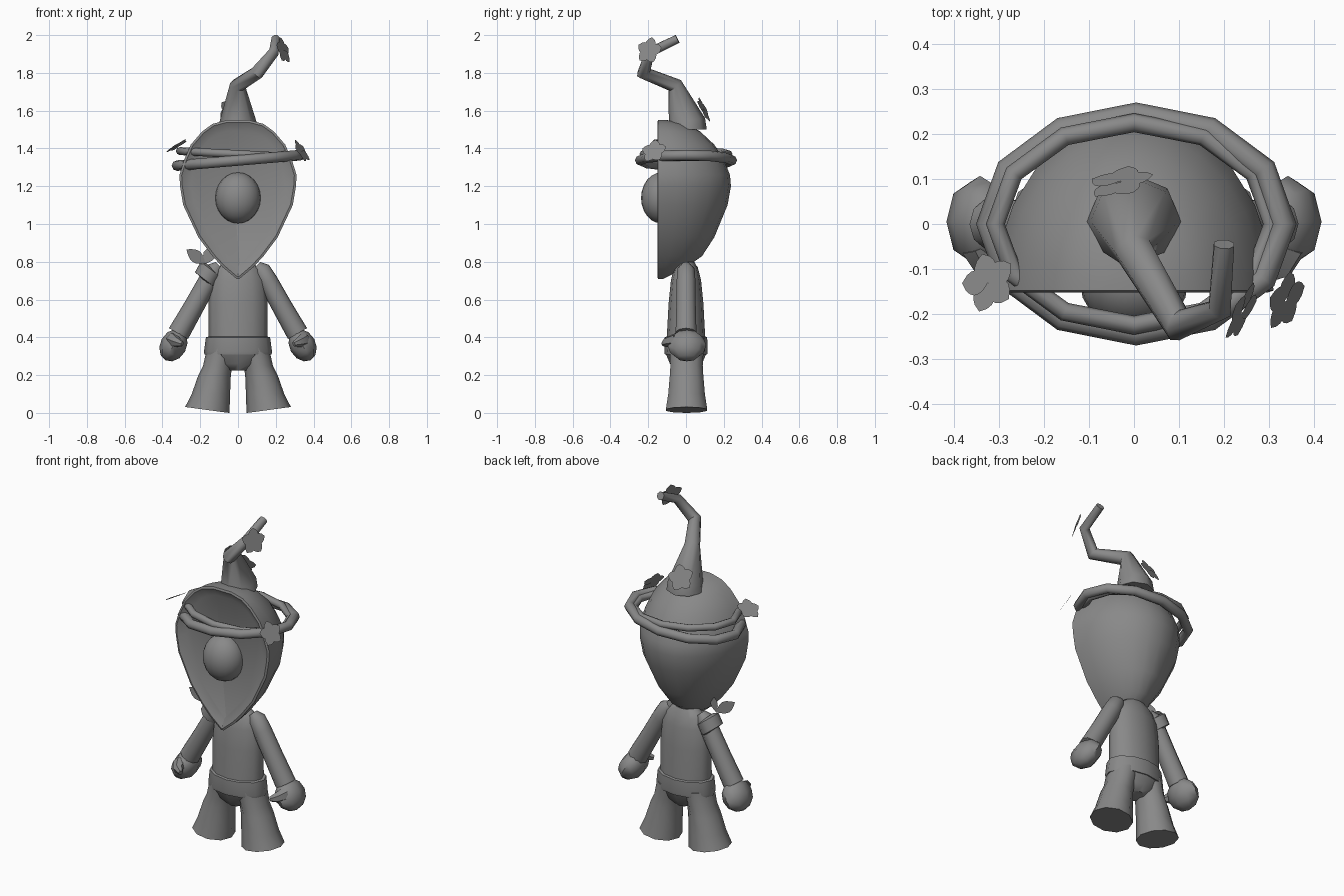
import bpy, bmesh, math
from math import sin, cos, pi
from mathutils import Vector, Matrix

if "Cube" in bpy.data.objects:
    bpy.data.objects.remove(bpy.data.objects["Cube"])

grey = bpy.data.materials.new("plain grey")
grey.use_nodes = True
grey.diffuse_color = (0.25, 0.25, 0.25, 1)
grey.node_tree.nodes["Principled BSDF"].inputs["Base Color"].default_value = (0.25, 0.25, 0.25, 1)


def finish(name, bm, angle=50):
    bmesh.ops.recalc_face_normals(bm, faces=bm.faces[:])
    mesh = bpy.data.meshes.new(name)
    bm.to_mesh(mesh)
    bm.free()
    mesh.materials.append(grey)
    ob = bpy.data.objects.new(name, mesh)
    bpy.context.collection.objects.link(ob)
    bpy.ops.object.select_all(action='DESELECT')
    bpy.context.view_layer.objects.active = ob
    ob.select_set(True)
    bpy.ops.object.shade_smooth_by_angle(angle=math.radians(angle))
    return ob


def loft(name, rings, closed=False, angle=50):
    """Skin a list of point rings, capping the ends unless closed."""
    bm = bmesh.new()
    loops = [[bm.verts.new(p) for p in ring] for ring in rings]
    n = len(loops[0])
    pairs = list(zip(loops, loops[1:])) + ([(loops[-1], loops[0])] if closed else [])
    for a, b in pairs:
        for i in range(n):
            j = (i + 1) % n
            bm.faces.new((a[i], a[j], b[j], b[i]))
    if not closed:
        bm.faces.new(loops[0])
        bm.faces.new(loops[-1])
    return finish(name, bm, angle)


def oval(cx, cy, z, rx, ry, n=12):
    return [(cx + rx * cos(2 * pi * i / n), cy + ry * sin(2 * pi * i / n), z) for i in range(n)]


def tube(name, path, radii, n=8, closed=False):
    """Round tube through a path, one radius per point."""
    pts = [Vector(p) for p in path]
    m = len(pts)
    rings, side = [], None
    for k, p in enumerate(pts):
        before = pts[k - 1] if (k or closed) else p
        after = pts[(k + 1) % m] if (k < m - 1 or closed) else p
        t = ((after - p).normalized() + (p - before).normalized()).normalized()
        if side is None:
            side = t.orthogonal()
        side = Vector((0, 0, 1)) if closed else side
        side = (side - t * side.dot(t)).normalized()
        up = t.cross(side)
        rings.append([p + radii[k] * (side * cos(2 * pi * i / n) + up * sin(2 * pi * i / n))
                      for i in range(n)])
    return loft(name, rings, closed)


def ball(name, centre, scale, tilt=0, segments=20, rows=12):
    bm = bmesh.new()
    m = (Matrix.Translation(centre) @ Matrix.Rotation(tilt, 4, 'Y')
         @ Matrix.Diagonal((*scale, 1)))
    bmesh.ops.create_uvsphere(bm, u_segments=segments, v_segments=rows, radius=1, matrix=m)
    return finish(name, bm, 60)


def petal(bm, matrix, length, width, tip):
    """Flat leaf shape; tip is the profile power (low = round)."""
    n = 6
    edge = [(length * i / n, width * sin(pi * i / n) ** tip) for i in range(n + 1)]
    outline = edge + [(x, -y) for x, y in reversed(edge[1:-1])]
    bm.faces.new([bm.verts.new(matrix @ Vector((x, y, 0))) for x, y in outline])


def flower(name, centre, normal, size, spin=0):
    bm = bmesh.new()
    facing = Vector(normal).to_track_quat('Z', 'Y').to_matrix().to_4x4()
    for k in range(5):
        m = (Matrix.Translation(centre) @ facing
             @ Matrix.Rotation(spin + 2 * pi * k / 5, 4, 'Z')
             @ Matrix.Translation((0, 0, 0.001 * k)))
        petal(bm, m, size, size * 0.42, 0.7)
    return finish(name, bm)


# Head: half-oval sections behind a flat face, each (z, half width, back y)
face_y = -0.148
sections = [(1.55, .06, -.10), (1.53, .135, .0), (1.49, .19, .075), (1.42, .25, .15),
            (1.34, .285, .2), (1.26, .31, .233), (1.2, .307, .238), (1.1, .29, .22),
            (.93, .21, .15), (.83, .135, .085), (.77, .08, .0), (.71, .008, -.12)]
rings = []
for z, w, back in sections:
    arc = [pi * i / 12 for i in range(13)]
    rings.append([(w * cos(a), face_y + (back - face_y) * sin(a), z) for a in arc])
bm = bmesh.new()
rows = [[bm.verts.new(p) for p in r] for r in rings]
for a, b in zip(rows, rows[1:]):
    for i in range(12):
        bm.faces.new((a[i], a[i + 1], b[i + 1], b[i]))
bm.faces.new(rows[0])
bm.faces.new(rows[-1])
face = bm.faces.new([r[0] for r in rows] + [r[-1] for r in reversed(rows)])
bmesh.ops.recalc_face_normals(bm, faces=bm.faces[:])
# Dished face with a narrow rim
bmesh.ops.inset_region(bm, faces=[face], thickness=0.012, depth=0.004)
bmesh.ops.inset_region(bm, faces=[face], thickness=0.045, depth=-0.025)
finish("head", bm, 40)

ball("nose", (0, -.13, 1.138), (.12, .108, .135))

# Bent cap stem
tube("cap_stem",
     [(0, .005, 1.5), (0, .005, 1.545), (0, -.06, 1.735), (.1, -.225, 1.8),
      (.19, -.19, 1.91), (.2, -.045, 1.98)],
     [.105, .097, .043, .038, .028, .024])


# Two crossed headbands, each tilted sideways
def band(name, rx, ry, z, tilt, radius, cx):
    path = [(cx + rx * sin(2 * pi * i / 12), ry * cos(2 * pi * i / 12),
             z + tilt * sin(2 * pi * i / 12)) for i in range(12)]
    tube(name, path, [radius] * 12, 8, True)


band("lower_headband", .328, .242, 1.337, .028, .028, .005)
band("upper_headband", .308, .225, 1.37, -.016, .021, 0)

flower("right_band_flower", (-.322, -.13, 1.412), (-.5, .17, .8), .068)
flower("left_band_flower", (.335, -.17, 1.385), (.75, -.3, .45), .07, .4)
flower("stem_tip_flower", (.238, -.195, 1.918), (.85, -.42, .25), .073, .2)
flower("stem_back_flower", (-.03, .092, 1.605), (-.2, .87, .4), .075, .6)

# Body
loft("torso", [oval(0, 0, z, rx, ry) for z, rx, ry in
               ((.34, .155, .105), (.58, .157, .092), (.7, .145, .08),
                (.76, .12, .065), (.8, .07, .045))])
loft("waistband", [oval(0, 0, z, rx, ry) for z, rx, ry in
                   ((.31, .178, .112), (.325, .18, .115), (.4, .17, .112), (.405, .15, .1))])
loft("hips", [oval(0, 0, z, rx, ry) for z, rx, ry in
              ((.225, .05, .06), (.26, .13, .085), (.32, .175, .11))])

for side, s in (("left", 1), ("right", -1)):
    # Flared leg with a slanted hem
    leg = []
    for z, inner, outer, ry in ((.34, .0, .165, .095), (.25, .03, .185, .09),
                                (.2, .038, .21, .093), (.1, .042, .245, .102),
                                (.0, .045, .28, .115)):
        ring = oval(s * (inner + outer) / 2, .003, z, (outer - inner) / 2, ry, 10)
        if z == 0:
            ring = [(x, y, max(0, .03 * (abs(x) - .05) / .22)) for x, y, _ in ring]
        leg.append(ring)
    loft(side + "_leg", leg)

    # Arm, hand and thumb
    tube(side + "_arm",
         [(s * .10, 0, .782), (s * .125, 0, .755), (s * .16, 0, .695),
          (s * .235, 0, .56), (s * .315, 0, .42)],
         [.025, .048, .052, .054, .058], 10)
    ball(side + "_hand", (s * .342, .005, .358), (.07, .102, .09), -s * .5, 8, 6)
    tube(side + "_thumb",
         [(s * .345, -.05, .385), (s * .325, -.1, .375), (s * .295, -.118, .365)],
         [.04, .028, .014], 6)

# Arm ring with two leaves on the right shoulder
tube("arm_ring", [(-.14, 0, .765), (-.145, 0, .76), (-.175, 0, .705), (-.18, 0, .70)],
     [.045, .066, .066, .045], 10)
for name, tilt, length, lean in (("long_leaf", 2.52, .13, .3), ("short_leaf", 1.15, .1, -.3)):
    bm = bmesh.new()
    m = (Matrix.Translation((-.172, -.04, .79)) @ Matrix.Rotation(lean, 4, 'Z')
         @ Matrix.Rotation(pi / 2, 4, 'X') @ Matrix.Rotation(tilt, 4, 'Z'))
    petal(bm, m, length, .034, 1)
    finish(name, bm)
